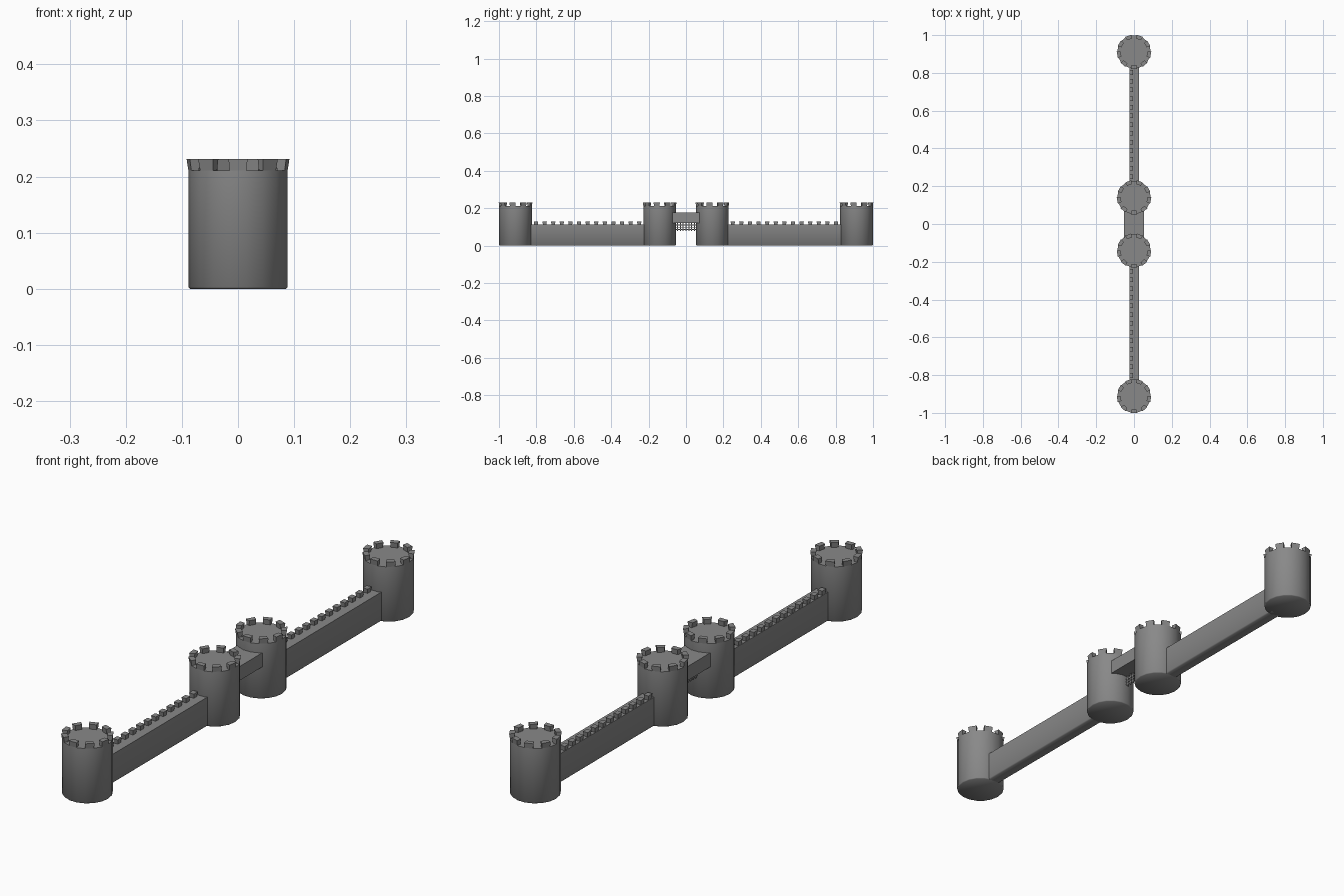
import bpy, bmesh, math
from mathutils import Vector

if "Cube" in bpy.data.objects:
    bpy.data.objects.remove(bpy.data.objects["Cube"])

SIDES = 18
R = 0.0885

# dark stone shared by every part
stone = bpy.data.materials.new("dark_stone")
stone.diffuse_color = (0.25, 0.25, 0.25, 1)
stone.use_nodes = True
stone.node_tree.nodes["Principled BSDF"].inputs["Base Color"].default_value = stone.diffuse_color


def finish(bm, name, angle=50):
    bmesh.ops.recalc_face_normals(bm, faces=bm.faces)
    me = bpy.data.meshes.new(name)
    bm.to_mesh(me)
    bm.free()
    me.materials.append(stone)
    ob = bpy.data.objects.new(name, me)
    bpy.context.collection.objects.link(ob)
    bpy.ops.object.select_all(action='DESELECT')
    ob.select_set(True)
    bpy.context.view_layer.objects.active = ob
    bpy.ops.object.shade_smooth_by_angle(angle=math.radians(angle))
    return ob


def bridge_loops(bm, a, b):
    n = len(a)
    for i in range(n):
        j = (i + 1) % n
        bm.faces.new((a[i], a[j], b[j], b[i]))


def stack(bm, levels):
    """Closed solid through a list of (outline, z) levels."""
    loops = [[bm.verts.new((x, y, z)) for x, y in outline] for outline, z in levels]
    for a, b in zip(loops, loops[1:]):
        bridge_loops(bm, a, b)
    bm.faces.new(loops[0][::-1])
    bm.faces.new(loops[-1])


def rect(cx, cy, hx, hy):
    return [(cx - hx, cy - hy), (cx + hx, cy - hy), (cx + hx, cy + hy), (cx - hx, cy + hy)]


def ring(r):
    step = 2 * math.pi / SIDES
    return [(r * math.cos(step * i), r * math.sin(step * i)) for i in range(SIDES)]


def tower(name, y):
    bm = bmesh.new()
    # round body with a slightly eased foot
    stack(bm, [(ring(R - 0.003), 0), (ring(R), 0.003), (ring(R), 0.211)])
    # nine flared merlons on every other side, one facing the front
    for k in range(9):
        t = math.radians(-90 + 40 * k)
        out, side = Vector((math.cos(t), math.sin(t))), Vector((-math.sin(t), math.cos(t)))

        def quad(r0, r1, w0, w1):
            return [tuple(out * r + side * w)
                    for r, w in ((r0, -w0), (r1, -w1), (r1, w1), (r0, w0))]
        stack(bm, [(quad(0.073, 0.0871, 0.0125, 0.0150), 0.2105),
                   (quad(0.070, 0.0900, 0.0130, 0.0170), 0.231)])
    ob = finish(bm, name)
    ob.location.y = y
    return ob


def wall(name, s):
    bm = bmesh.new()
    # wall body with eased lower edges
    y = s * 0.526
    stack(bm, [(rect(0.002, y, 0.021, 0.32), 0), (rect(0.002, y, 0.025, 0.32), 0.004),
               (rect(0.002, y, 0.025, 0.32), 0.112)])
    # merlons along the outer edge
    for i in range(13):
        y = s * (0.25 + 0.046 * i)
        stack(bm, [(rect(-0.014, y, 0.008, 0.009), 0.1115), (rect(-0.014, y, 0.010, 0.012), 0.130)])
    finish(bm, name)


for s, side in ((-1, "front"), (1, "back")):
    tower(side + "_end_tower", s * 0.9115)
    tower(side + "_gate_tower", s * 0.141)
    wall(side + "_wall", s)

# bridge room between the gate towers
bm = bmesh.new()
box = rect(0, 0, 0.053, 0.085)
stack(bm, [(box, 0.122), (box, 0.176)])
finish(bm, "gate_bridge")

# raised portcullis hanging under the bridge
bm = bmesh.new()
for i in range(7):
    bar = rect(-0.008, -0.045 + 0.015 * i, 0.0025, 0.0025)
    stack(bm, [(bar, 0.077), (bar, 0.124)])
for z in (0.086, 0.098, 0.110):
    bar = rect(-0.008, 0, 0.0025, 0.06)
    stack(bm, [(bar, z - 0.0025), (bar, z + 0.0025)])
finish(bm, "portcullis")
